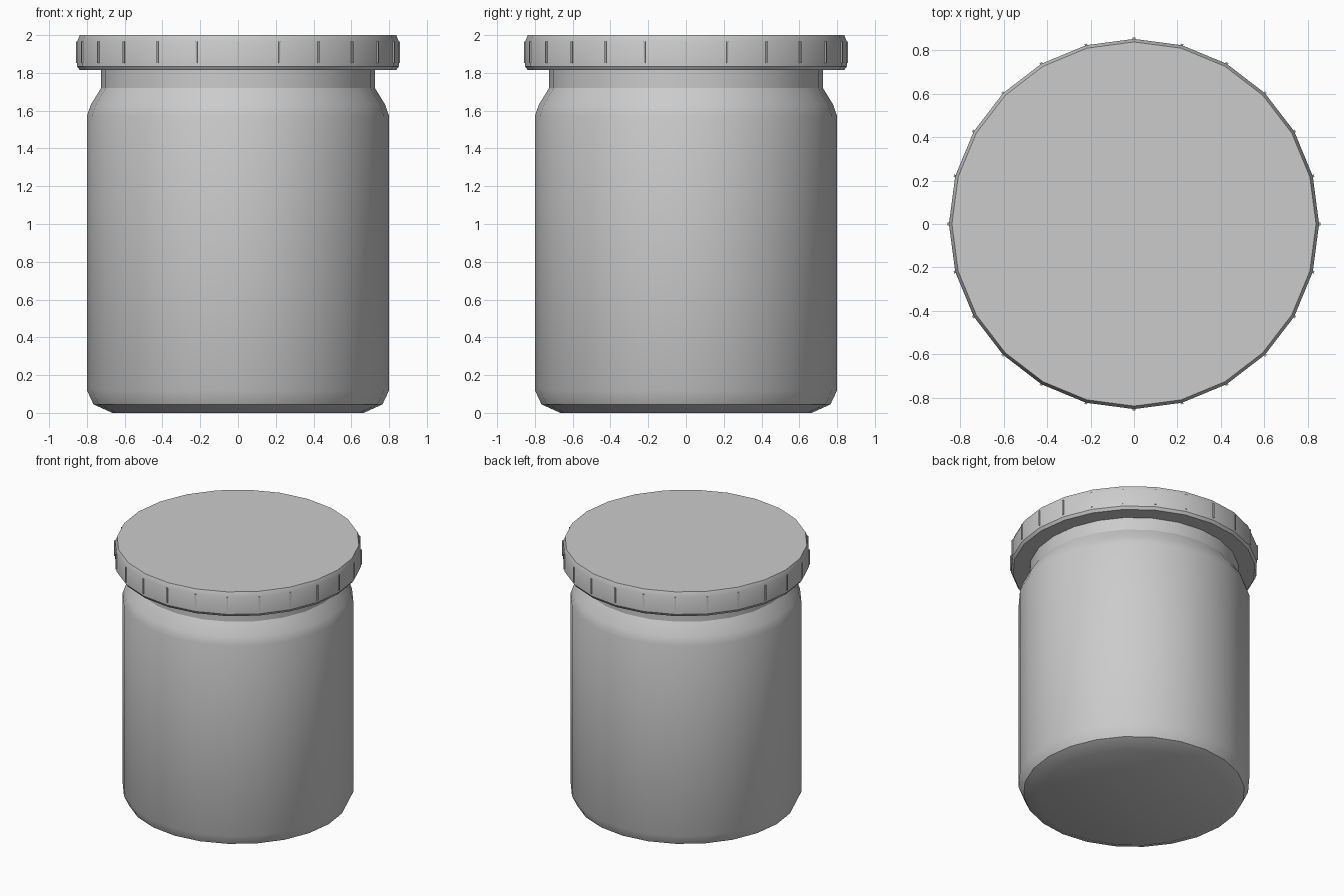
import bpy, bmesh, math
from mathutils import Matrix

if "Cube" in bpy.data.objects:
    bpy.data.objects.remove(bpy.data.objects["Cube"])

SEGMENTS = 24


def finish(name, bm, angle):
    bmesh.ops.recalc_face_normals(bm, faces=bm.faces)
    mesh = bpy.data.meshes.new(name)
    bm.to_mesh(mesh)
    bm.free()
    obj = bpy.data.objects.new(name, mesh)
    bpy.context.collection.objects.link(obj)
    bpy.ops.object.select_all(action='DESELECT')
    obj.select_set(True)
    bpy.context.view_layer.objects.active = obj
    bpy.ops.object.shade_smooth_by_angle(angle=math.radians(angle))
    return obj


def lathe(name, profile, angle=30):
    """Turn (radius, z) points around z, capping both ends."""
    bm = bmesh.new()
    rings = []
    for r, z in profile:
        rings.append([bm.verts.new((r * math.cos(a), r * math.sin(a), z))
                      for a in (2 * math.pi * i / SEGMENTS for i in range(SEGMENTS))])
    for lower, upper in zip(rings, rings[1:]):
        for i in range(SEGMENTS):
            j = (i + 1) % SEGMENTS
            bm.faces.new((lower[i], lower[j], upper[j], upper[i]))
    bm.faces.new(rings[0])
    bm.faces.new(rings[-1])
    return finish(name, bm, angle)


# Jar body with rounded foot, shoulder and straight neck
lathe("jar_body", [(0.665, 0.0), (0.765, 0.045), (0.80, 0.12), (0.80, 1.57),
                   (0.78, 1.63), (0.725, 1.72), (0.725, 1.90)])

# Screw lid with small edge chamfers
lathe("lid", [(0.838, 1.815), (0.852, 1.835), (0.852, 1.965), (0.838, 2.0)])

# Grip ribs, one on each corner of the lid
bm = bmesh.new()
for i in range(SEGMENTS):
    turn = Matrix.Rotation(2 * math.pi * i / SEGMENTS, 4, 'Z')
    place = Matrix.Translation((0.848, 0, 1.91))
    size = Matrix.Diagonal((0.02, 0.012, 0.115, 1))
    bmesh.ops.create_cube(bm, size=1, matrix=turn @ place @ size)
finish("lid_ribs", bm, 30)
